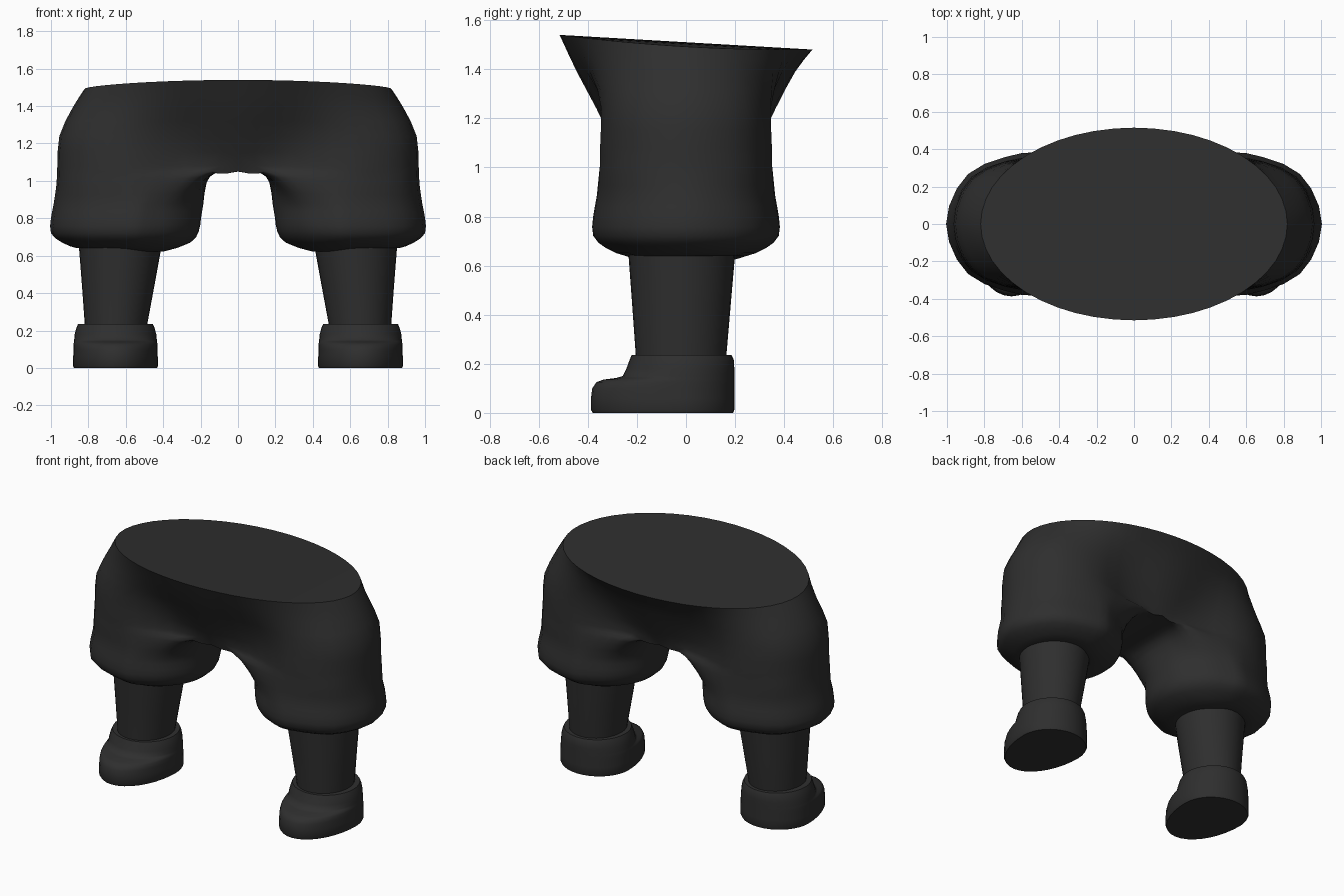
import bpy, math
from mathutils import Vector

if "Cube" in bpy.data.objects:
    bpy.data.objects.remove(bpy.data.objects["Cube"])

dark = bpy.data.materials.new("charcoal")
dark.diffuse_color = (0.028, 0.028, 0.028, 1)
dark.use_nodes = True
dark.node_tree.nodes["Principled BSDF"].inputs["Base Color"].default_value = dark.diffuse_color


def make(name, verts, faces, angle):
    """Right half mesh, mirrored across x = 0."""
    me = bpy.data.meshes.new(name)
    me.from_pydata([tuple(v) for v in verts], [], faces)
    me.materials.append(dark)
    ob = bpy.data.objects.new(name, me)
    bpy.context.collection.objects.link(ob)
    bpy.ops.object.select_all(action='DESELECT')
    bpy.context.view_layer.objects.active = ob
    ob.select_set(True)
    bpy.ops.object.mode_set(mode='EDIT')
    bpy.ops.mesh.select_all(action='SELECT')
    bpy.ops.mesh.normals_make_consistent(inside=False)
    bpy.ops.object.mode_set(mode='OBJECT')
    bpy.ops.object.shade_smooth_by_angle(angle=math.radians(angle))
    mod = ob.modifiers.new("mirror", 'MIRROR')
    mod.use_clip = True
    mod.merge_threshold = 0.0005


def spline(pts, n, before=None, after=None):
    """Catmull-Rom through pts, n steps per span."""
    p = [before or 2 * pts[0] - pts[1]] + pts + [after or 2 * pts[-1] - pts[-2]]
    out = []
    for a, b, c, d in zip(p, p[1:], p[2:], p[3:]):
        for k in range(n):
            t = k / n
            out.append(0.5 * (2 * b + (c - a) * t + (2 * a - 5 * b + 4 * c - d) * t * t
                              + (3 * b - a - 3 * c + d) * t ** 3))
    return out + [pts[-1]]


# ---------- trousers: waist outline splits into two baggy legs ----------
STEP = 3


def flip(v):
    return Vector((v.x, -v.y, v.z))


def outer_arc(q, before=None):
    """Front quarter (centre/inner corner to outer side) mirrored to the back."""
    full = q + [flip(v) for v in q[-2::-1]]
    b = before or Vector((-q[1].x, q[1].y, q[1].z))
    return spline(full, STEP, b, flip(b))


def seam_arc(q, nxt=None):
    """Inner side of the leg, from the back corner to the front corner."""
    full = [flip(v) for v in (q[2], q[1])] + [q[0], q[1], q[2]]
    return spline(full, STEP, flip(nxt) if nxt else None, nxt)


def quarter(pts, z):
    return [Vector((x, y, z)) for x, y in pts]


rows_outer, rows_seam = [], []
top = [Vector((0.82 * math.sin(a), -0.515 * math.cos(a), 0)) for a in
       (i * math.pi / 8 for i in range(5))]
rim = outer_arc(top)
for v in rim:
    v.z = 1.51 - 0.058 * v.y - 0.018 * (v.x / 0.82) ** 2
rows_outer.append(rim)
for z, pts in ((1.39, [(0, -.445), (.3, -.405), (.58, -.355), (.80, -.215), (.885, 0)]),
               (1.24, [(0, -.365), (.3, -.325), (.6, -.345), (.86, -.24), (.955, 0)]),
               (1.08, [(0, -.275), (.28, -.285), (.6, -.35), (.87, -.24), (.966, 0)])):
    rows_outer.append(outer_arc(quarter(pts, z)))
for i in (0, -1):
    rows_outer[-1][i].z = 1.052
rows_seam.append(seam_arc([Vector((0, y, 1.05)) for y in (0, -.14, -.275)]))


def leg_ring(pts, z, zin):
    q = [Vector((x, y, h)) for (x, y), h in
         zip(pts, (zin, zin, zin, (z + zin) / 2, z, z, z))]
    rows_outer.append(outer_arc(q[2:], q[1]))
    rows_seam.append(seam_arc(q[:3], q[3]))


leg_ring([(.12, 0), (.122, -.14), (.14, -.27), (.33, -.31), (.6, -.35), (.87, -.245), (.968, 0)], 1.03, 1.042)
leg_ring([(.168, 0), (.178, -.14), (.22, -.265), (.37, -.325), (.6, -.353), (.87, -.25), (.972, 0)], .97, .99)
for z, zin, xi, xo, ry in ((.88, .88, .185, .985, .36), (.80, .80, .198, 1.0, .374),
                           (.72, .73, .21, 1.0, .374), (.67, .67, .255, .94, .32),
                           (.64, .622, .40, .86, .235), (.645, .64, .47, .79, .15)):
    cx, rx = (xi + xo) / 2, (xo - xi) / 2
    leg_ring([(cx + rx * math.cos(math.radians(a)), -ry * math.sin(math.radians(a)))
              for a in (180, 157, 132, 110, 90, 45, 0)], z, zin)

VS = 2
n_out, n_in = len(rows_outer[0]), len(rows_seam[0])
cols_out = [spline([r[j] for r in rows_outer], VS) for j in range(n_out)]
cols_in = [spline([r[j] for r in rows_seam], VS) for j in range(1, n_in - 1)]
skip = 3 * VS                                   # seam columns start at the crotch
verts, idx = [], []
for col, first in [(c, 0) for c in cols_out] + [(c, skip) for c in cols_in]:
    ids = {}
    for k, v in enumerate(col):
        v = v.copy()
        v.x = max(v.x, 0)
        ids[k + first] = len(verts)
        verts.append(v)
    idx.append(ids)
levels = len(cols_out[0])
faces = []
for j in range(len(idx)):
    a, b = idx[j], idx[(j + 1) % len(idx)]
    for k in range(levels - 1):
        if k in a and k in b and (j < n_out - 1 or k >= skip):
            faces.append((a[k], b[k], b[k + 1], a[k + 1]))
# flat waist cap, strips running front to back (own vertices keep the rim crisp)
base = len(verts)
verts += [v.copy() for v in rim]
m = n_out - 1
for i in range(m // 2):
    f = (base + i, base + i + 1, base + m - i - 1, base + m - i)
    faces.append(tuple(dict.fromkeys(f)))
make("trousers", verts, faces, 60)


# ---------- stacked oval rings for lower legs and shoes ----------
def stack(name, rings, n, angle):
    """rings: z, centre x, x radius, centre y, front y, back y"""
    vs, fs = [], []
    for z, cx, rx, cy, yf, yb in rings:
        for i in range(n):
            a = 2 * math.pi * i / n
            s = math.sin(a)
            vs.append((cx + rx * math.cos(a), cy + s * ((yb - cy) if s > 0 else (cy - yf)), z))
    for r in range(len(rings) - 1):
        for i in range(n):
            k = (i + 1) % n
            fs.append((r * n + i, r * n + k, r * n + n + k, r * n + n + i))
    fs.append(tuple(range(n))[::-1])
    fs.append(tuple(range(len(vs) - n, len(vs))))
    make(name, vs, fs, angle)


stack("lower_leg", [(.20, .652, .165, -.02, -.203, .16), (.24, .652, .168, -.02, -.205, .165),
                    (.45, .64, .195, -.02, -.22, .183), (.68, .628, .225, -.018, -.237, .203)], 32, 40)

stack("shoe", [(0, .655, .222, -.02, -.38, .192), (.012, .655, .228, -.02, -.387, .197),
               (.06, .655, .226, -.02, -.387, .197), (.10, .655, .225, -.02, -.382, .197),
               (.125, .655, .224, -.02, -.365, .197), (.136, .655, .223, -.02, -.335, .197),
               (.142, .655, .222, -.02, -.285, .197), (.15, .655, .221, -.02, -.258, .197),
               (.18, .655, .218, -.02, -.243, .197), (.215, .655, .209, -.02, -.23, .195),
               (.235, .655, .20, -.02, -.222, .186), (.235, .655, .15, -.02, -.18, .14)], 36, 50)
